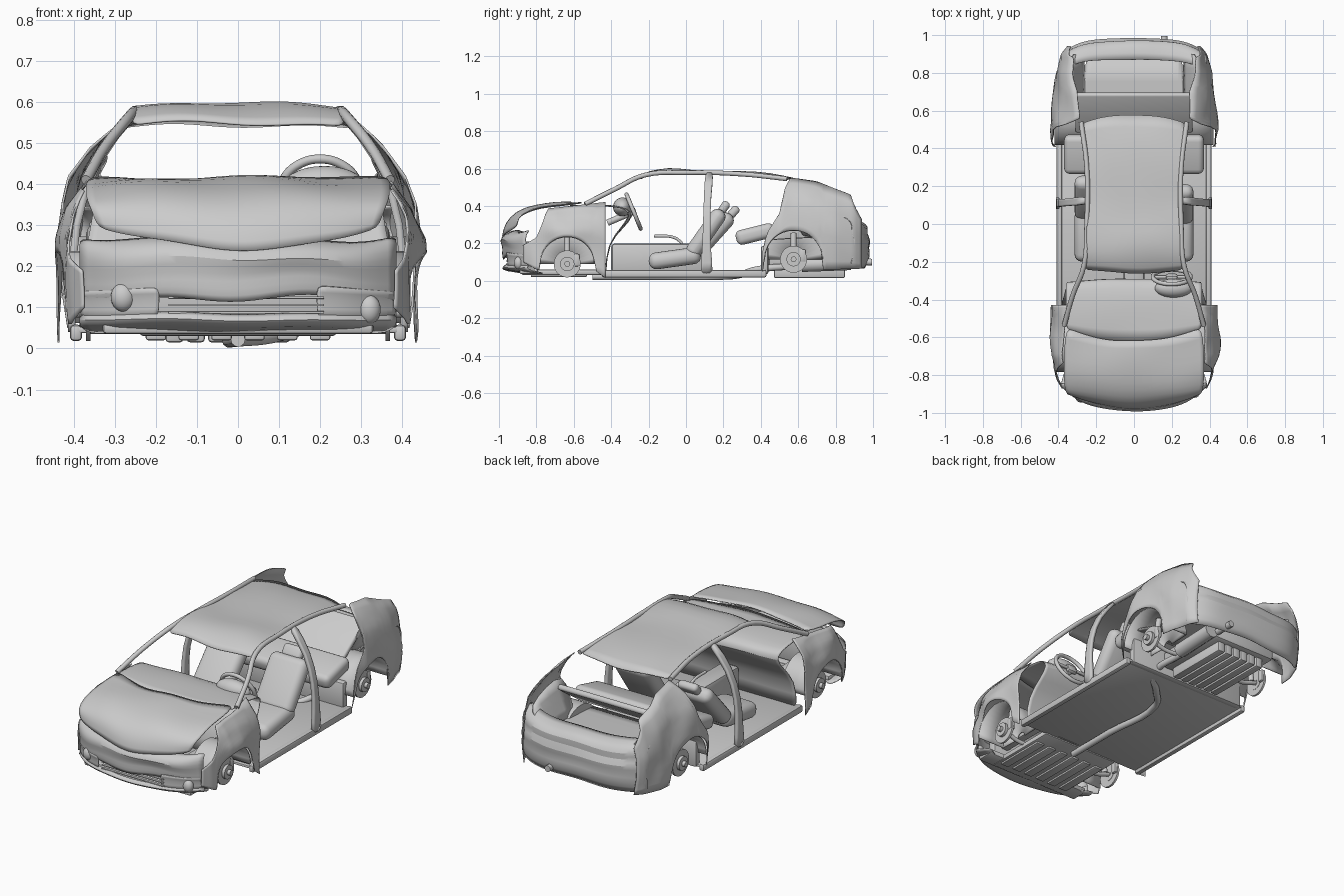
import bpy, bmesh, math
from mathutils import Vector, Matrix

cube = bpy.data.objects.get("Cube")
if cube:
    bpy.data.objects.remove(cube, do_unlink=True)
GREY = (0.6, 0.6, 0.6, 1)
paint = bpy.data.materials.new("plain grey")
paint.use_nodes = True
paint.diffuse_color = GREY
paint.node_tree.nodes["Principled BSDF"].inputs["Base Color"].default_value = GREY
SIDES = (("left", 1), ("right", -1))

# ---- helpers ----
def link(name, data):
    data.materials.append(paint)
    obj = bpy.data.objects.new(name, data)
    bpy.context.collection.objects.link(obj)
    return obj

def from_bmesh(name, bm, angle=40, place=Matrix()):
    """Place a bmesh and make it a smooth object with sharp edges kept."""
    bmesh.ops.transform(bm, verts=bm.verts, matrix=place)
    bmesh.ops.recalc_face_normals(bm, faces=bm.faces)
    mesh = bpy.data.meshes.new(name)
    bm.to_mesh(mesh)
    bm.free()
    mesh.polygons.foreach_set("use_smooth", [True] * len(mesh.polygons))
    mesh.set_sharp_from_angle(angle=math.radians(angle))
    return link(name, mesh)

def sheet(name, rows, smooth=1, thickness=0.005):
    """Thin metal sheet through rows of points."""
    bm = bmesh.new()
    grid = [[bm.verts.new(p) for p in row] for row in rows]
    for a, b in zip(grid, grid[1:]):
        for i in range(len(a) - 1):
            bm.faces.new((a[i], a[i + 1], b[i + 1], b[i]))
    obj = from_bmesh(name, bm, 60)
    if smooth:
        obj.modifiers.new("smooth", "SUBSURF").levels = smooth
    solid = obj.modifiers.new("gauge", "SOLIDIFY")
    solid.thickness, solid.offset = thickness, 0

def curve_at(points, t):
    """Value at t on a piecewise linear profile."""
    for (a, va), (b, vb) in zip(points, points[1:]):
        if t <= b:
            return va + (vb - va) * max(0, (t - a) / (b - a))
    return points[-1][1]

def panel(name, stations, dent=0.0, power=2, span=(-1, 1), count=18):
    """Cross-car panel; station = y, z, half width, edge rise, edge sweep."""
    rows = []
    for y, z, width, rise, sweep in stations:
        row = []
        for i in range(count + 1):
            u = span[0] + (span[1] - span[0]) * i / count
            x, bend = u * width, abs(u) ** power
            crumple = dent * (math.sin(x * 19 + y * 8) + math.sin(x * 9 - y * 21 + z * 30))
            row.append((x, y + sweep * bend + crumple / 2, z + rise * bend + crumple))
        rows.append(row)
    sheet(name, rows)

def box(name, centre, size, bevel=0.01, tilt=0, segments=2):
    bm = bmesh.new()
    bmesh.ops.create_cube(bm, size=1, matrix=Matrix.Diagonal((*size, 1)))
    bmesh.ops.bevel(bm, geom=bm.edges, offset=bevel, segments=segments,
                    profile=0.5, affect="EDGES")
    turn = Matrix.Rotation(math.radians(tilt), 4, "X")
    from_bmesh(name, bm, place=Matrix.Translation(centre) @ turn)

def disc(name, centre, radius, depth):
    """Cylinder with its axis across the car."""
    bm = bmesh.new()
    bmesh.ops.create_cone(bm, cap_ends=True, segments=32, radius1=radius,
                          radius2=radius, depth=depth)
    turn = Matrix.Rotation(math.pi / 2, 4, "Y")
    from_bmesh(name, bm, place=Matrix.Translation(centre) @ turn)

def dome(name, centre, size):
    bm = bmesh.new()
    bmesh.ops.create_uvsphere(bm, u_segments=24, v_segments=14, radius=1)
    from_bmesh(name, bm, place=Matrix.Translation(centre) @ Matrix.Diagonal((*size, 1)))

def tube(name, points, radius, closed=False):
    curve = bpy.data.curves.new(name, "CURVE")
    curve.dimensions, curve.bevel_depth, curve.bevel_resolution = "3D", radius, 3
    curve.use_fill_caps = True
    line = curve.splines.new("BEZIER")
    line.bezier_points.add(len(points) - 1)
    line.use_cyclic_u, line.resolution_u = closed, 5
    for knot, p in zip(line.bezier_points, points):
        knot.co = p
        knot.handle_left_type = knot.handle_right_type = "AUTO"
    link(name, curve)

# ---- body sides ----
PLAN = [(-1, .28), (-.9, .365), (-.82, .405), (-.7, .435), (-.6, .44), (-.45, .435), (0, .41),
        (.4, .425), (.5, .445), (.6, .435), (.8, .41), (.9, .38), (1, .3)]
FRONT = dict(axle=(-.635, .09), arch=.145, start=-.87, end=-.43,
             low=[(-.87, .1), (-.8, .06), (-.48, .05), (-.43, .015)],
             top=[(-.87, .19), (-.8, .23), (-.77, .3), (-.74, .385), (-.6, .4), (-.43, .42)],
             tumble=[(.27, 0), (.34, .02), (.42, .08)])
REAR = dict(axle=(.575, .115), arch=.155, start=.41, end=.94, low=[(.41, .05), (.94, .065)],
            top=[(.41, .16), (.43, .25), (.5, .36), (.53, .5), (.56, .55), (.7, .53),
                 (.8, .49), (.88, .46), (.9, .4), (.97, .27)],
            tumble=[(.05, .01), (.15, 0), (.27, 0), (.35, .015), (.42, .035),
                    (.5, .09), (.55, .15)])

def side_panel(name, part, side, count=36, layers=10):
    """Body side between a top profile and a wheel arch."""
    rows, (ay, az) = [], part["axle"]
    for i in range(count + 1):
        y = part["start"] + (part["end"] - part["start"]) * i / count
        reach, low = part["arch"] ** 2 - (y - ay) ** 2, curve_at(part["low"], y)
        bottom = max(low, az + math.sqrt(reach)) if reach > 0 else low
        height, row = max(curve_at(part["top"], y), bottom + .01), []
        for k in range(layers + 1):
            z = bottom + (height - bottom) * k / layers
            knock = .018 * math.exp(-((y + .62) / .1) ** 2 - ((z - .25) / .07) ** 2)
            x = curve_at(PLAN, y) - curve_at(part["tumble"], z) + knock * (side > 0)
            row.append((side * (x + .004 * math.sin(y * 25 + z * 20 + side)), y, z))
        rows.append(row)
    sheet(name, rows, smooth=0)

for word, s in SIDES:
    side_panel(word + "_front_fender", FRONT, s)
    side_panel(word + "_rear_quarter", REAR, s)
    # roof rail with front pillar, centre pillar, sill
    tube(word + "_roof_rail", [(s * x, y, z) for x, y, z in (
        (.37, -.54, .41), (.325, -.38, .49), (.265, -.22, .565), (.25, 0, .578),
        (.25, .3, .57), (.28, .54, .545))], .013)
    sheet(word + "_centre_pillar", [[(s * x, y - w, z), (s * x, y, z), (s * x, y + w, z)]
          for x, y, z, w in ((.405, .11, .04, .04), (.405, .11, .15, .022),
                             (.4, .11, .3, .02), (.35, .115, .46, .018),
                             (.25, .125, .575, .025))], thickness=.018)
    box(word + "_sill", (s * .395, -.01, .038), (.03, .88, .04))
    # wheel housings, brakes and suspension
    for end, part in (("front", FRONT), ("rear", REAR)):
        label, (ay, az), r = word + "_" + end, part["axle"], part["arch"]
        sweep = [(math.cos(math.pi * k / 16), math.sin(math.pi * k / 16)) for k in range(17)]
        sheet(label + "_wheel_housing", [[(s * x, ay + q * c, az + q * d) for c, d in sweep]
              for x, q in ((.42, r), (.33, r), (.25, r), (.248, .03))], smooth=0)
        for item, x, radius, depth in (("brake_disc", .365, .072, .012),
                                       ("hub", .372, .038, .03), ("axle_stub", .38, .015, .05)):
            disc(label + "_" + item, (s * x, ay, az), radius, depth)
        box(label + "_caliper", (s * .36, ay + .05, az + .02), (.03, .035, .07))
        tube(label + "_arm", [(s * .1, ay + .03, az - .02), (s * .25, ay, az - .03),
                              (s * .36, ay, az)], .012)
        tube(label + "_strut", [(s * .33, ay, az), (s * .31, ay, az + .14)], .016)

# ---- roof, bonnet and scuttle ----
panel("roof", [(-.26, .55, .26, -.005, .02), (-.2, .583, .26, -.005, .01),
               (-.1, .602, .25, -.01, 0), (.02, .59, .25, -.008, 0),
               (.14, .577, .25, -.006, 0), (.3, .587, .25, -.012, 0),
               (.45, .572, .26, -.015, 0), (.58, .548, .28, -.01, -.05)], dent=.004)
panel("bonnet", [(-.62, .415, .36, 0, .07), (-.7, .415, .37, -.01, .04),
                 (-.8, .407, .37, -.015, .02), (-.88, .385, .37, -.02, .03),
                 (-.94, .345, .36, 0, .05), (-.97, .29, .35, .03, .07),
                 (-.98, .24, .34, .06, .08)], dent=.004)
panel("dashboard", [(-.62, .4, .36, 0, .06), (-.5, .405, .36, 0, 0), (-.38, .4, .36, 0, 0),
                    (-.3, .385, .36, 0, -.02), (-.28, .35, .35, 0, -.02),
                    (-.33, .29, .36, 0, -.01), (-.42, .2, .38, 0, 0),
                    (-.43, .04, .39, 0, 0)], dent=.002)
dome("instrument_cowl", (.21, -.34, .395), (.1, .05, .05))

# ---- front end ----
panel("front_bumper", [(-.91, .262, .385, .015, .08), (-.97, .25, .385, .012, .12),
                       (-.997, .215, .385, .01, .14), (-.975, .185, .385, 0, .13),
                       (-.98, .15, .385, -.01, .13), (-.97, .125, .385, -.015, .13)],
      dent=.006, power=3)
panel("front_lip", [(-.965, .085, .385, 0, .13), (-.985, .07, .385, 0, .13),
                    (-.965, .055, .385, 0, .13), (-.85, .04, .36, 0, .1)], .002, power=3)
for word, s in SIDES:
    panel(word + "_bumper_corner", [(-.98, .15, .385, -.01, .13), (-.97, .12, .385, 0, .13),
          (-.97, .07, .385, 0, .13)], .002, power=3, span=(s * .5, s), count=8)
    box(word + "_chassis_rail", (s * .21, -.66, .14), (.05, .4, .06))
dome("left_fog_lamp", (.32, -.895, .095), (.028, .025, .035))
dome("right_fog_lamp", (-.28, -.92, .125), (.03, .025, .035))
for k in range(3):
    box("grille_bar", (.02, -.955, .088 + k * .018), (.38, .015, .006), bevel=.001)
box("radiator", (0, -.84, .14), (.56, .05, .14))
box("engine_tray", (0, -.66, .045), (.48, .44, .03))
box("front_tray", (0, -.84, .05), (.66, .1, .03))

# ---- rear end ----
panel("rear_bumper", [(.87, .325, .385, .02, -.06), (.94, .315, .385, .02, -.07),
                      (.975, .28, .385, .01, -.08), (.96, .25, .385, 0, -.08),
                      (.99, .215, .385, 0, -.09), (.97, .175, .385, 0, -.08),
                      (.985, .13, .385, 0, -.09), (.955, .07, .385, 0, -.08)], .003, power=4)
panel("boot_floor", [(.46, .22, .39, 0, 0), (.6, .23, .26, 0, 0), (.9, .24, .26, 0, 0)])
panel("boot_back_wall", [(.88, .32, .37, 0, -.03), (.9, .23, .36, 0, -.03)])
for word, s in SIDES:
    sheet(word + "_boot_lining", [[(s * .26, y, .23), (s * .3, y, .32), (s * .34, y, z)]
                                  for y, z in ((.6, .44), (.75, .42), (.9, .36))])
box("underfloor_tank", (-.03, .66, .12), (.4, .44, .1), bevel=.02)
for k in range(6):
    box("tray_rib", (-.2 + k * .08, -.68, .03), (.05, .3, .02), bevel=.006)
    box("underfloor_rib", (-.155 + k * .052, .66, .045), (.044, .38, .06), bevel=.008)

# ---- floor and exhaust ----
box("floor_pan", (0, -.01, .045), (.78, .88, .014), bevel=.004)
box("rear_seat_step", (0, .42, .11), (.74, .04, .15))
box("centre_console", (0, -.15, .12), (.11, .5, .16), bevel=.02)
tube("handbrake", [(0, -.02, .2), (0, -.06, .23), (0, -.17, .24)], .008)
tube("exhaust_pipe", [(0, -.5, .022), (0, -.2, .022), (0, .18, .022), (.08, .28, .03),
                      (.18, .38, .06), (.18, .6, .08), (.16, .8, .1), (.16, .995, .1)], .018)
tube("silencer", [(.2, .62, .085), (.2, .88, .095)], .04)

# ---- cabin ----
for word, s in SIDES:
    lean = -35 if s > 0 else -42
    way = Vector((0, -math.sin(math.radians(lean)), math.cos(math.radians(lean))))
    hinge = Vector((s * .2, .03 - .01 * s, .13))
    box(word + "_seat_cushion", (s * .2, -.06, .12), (.23, .28, .09), .04, 8, 4)
    box(word + "_seat_back", hinge + way * .15, (.23, .085, .3), .04, lean, 4)
    box(word + "_headrest", hinge + way * .32, (.12, .045, .07), .02, lean, 4)
box("rear_bench", (0, .37, .25), (.74, .21, .08), .03, 14, 4)
box("rear_bench_back", (0, .59, .335), (.62, .03, .25), .012, -55, 3)
hub, up = Vector((.2, -.28, .37)), Vector((0, -.38, .92))
turns = [math.tau * k / 12 for k in range(12)]
rim = [hub + (Vector((math.cos(a), 0, 0)) + up * math.sin(a)) * .1 for a in turns]
tube("steering_wheel_rim", rim, .011, closed=True)
box("steering_wheel_boss", hub, (.06, .025, .05), .01, 20)
tube("steering_wheel_spoke", [rim[0], hub, rim[6]], .009)
tube("steering_column", [hub, hub + Vector((0, -.14, -.06))], .018)
